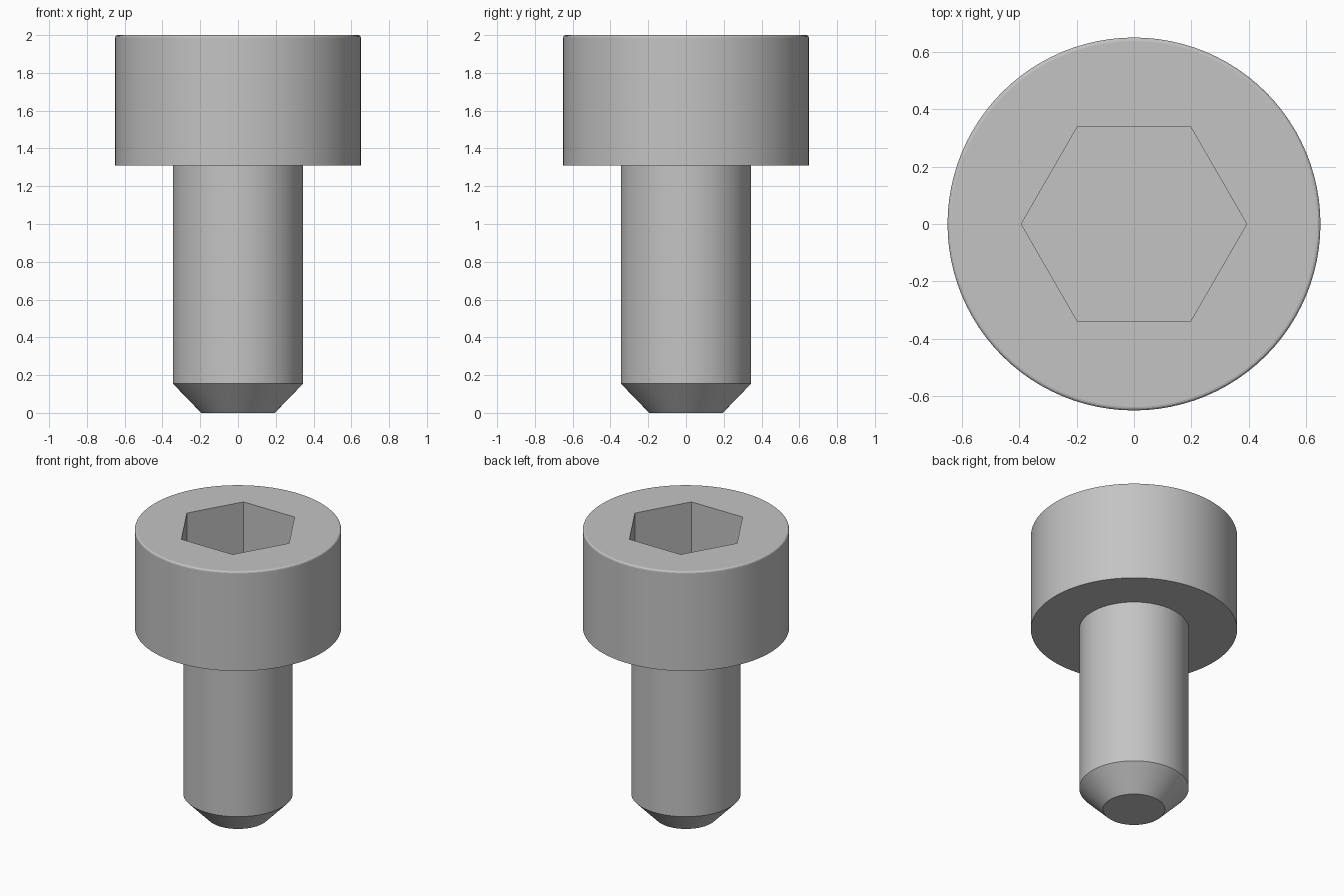
import bpy, bmesh, math
from mathutils import Vector

cube = bpy.data.objects.get("Cube")
if cube:
    bpy.data.objects.remove(cube, do_unlink=True)

# Plain grey steel
steel = bpy.data.materials.new("grey_steel")
steel.use_nodes = True
GREY = (0.55, 0.55, 0.55, 1)
steel.diffuse_color = GREY
steel.node_tree.nodes["Principled BSDF"].inputs["Base Color"].default_value = GREY

SEGMENTS = 96
HEAD_R, HEAD_BOTTOM, TOP = 0.65, 1.31, 2.0
SHANK_R, TIP_R, TIP_TOP = 0.345, 0.195, 0.155
HEX_R, HEX_DEPTH = 0.393, 0.4
ROUND = 0.012


def make_object(name, bm):
    bmesh.ops.recalc_face_normals(bm, faces=bm.faces)
    mesh = bpy.data.meshes.new(name)
    bm.to_mesh(mesh)
    bm.free()
    mesh.materials.append(steel)
    obj = bpy.data.objects.new(name, mesh)
    bpy.context.collection.objects.link(obj)
    return obj


def lathe(name, profile):
    """Turn (radius, height) points about z and cap both ends."""
    bm = bmesh.new()
    rings = []
    for r, z in profile:
        ring = []
        for i in range(SEGMENTS):
            a = math.tau * i / SEGMENTS
            ring.append(bm.verts.new(Vector((r * math.cos(a), r * math.sin(a), z))))
        rings.append(ring)
    for low, high in zip(rings, rings[1:]):
        for i in range(SEGMENTS):
            j = (i + 1) % SEGMENTS
            bm.faces.new((low[i], low[j], high[j], high[i]))
    bm.faces.new(rings[0])
    bm.faces.new(rings[-1])
    return make_object(name, bm)


# Bolt body: chamfered tip, shank and head with a slightly rounded top rim
rim = [(HEAD_R - ROUND + ROUND * math.cos(a), TOP - ROUND + ROUND * math.sin(a))
       for a in (math.radians(d) for d in (0, 30, 60, 90))]
bolt = lathe("socket_head_bolt", [
    (TIP_R, 0), (SHANK_R, TIP_TOP), (SHANK_R, HEAD_BOTTOM), (HEAD_R, HEAD_BOTTOM)] + rim)

# Hexagonal socket cutter, corners on the x axis
bm = bmesh.new()
bmesh.ops.create_cone(bm, cap_ends=True, segments=6, radius1=HEX_R,
                      radius2=HEX_R, depth=2 * HEX_DEPTH)
corner = max(bm.verts, key=lambda v: v.co.x).co
if abs(corner.y) > HEX_R / 4:
    for v in bm.verts:
        v.co.x, v.co.y = v.co.y, -v.co.x
bmesh.ops.translate(bm, verts=bm.verts, vec=(0, 0, TOP))
cutter = make_object("hex_socket_cutter", bm)
cutter.hide_render = True

# Cut the socket, then shade the round walls smooth
cut = bolt.modifiers.new("hex_socket", 'BOOLEAN')
cut.operation = 'DIFFERENCE'
cut.solver = 'EXACT'
cut.object = cutter
bpy.ops.object.select_all(action='DESELECT')
bpy.context.view_layer.objects.active = bolt
bolt.select_set(True)
bpy.ops.object.modifier_apply(modifier=cut.name)
bpy.data.objects.remove(cutter, do_unlink=True)
bpy.ops.object.shade_smooth_by_angle(angle=math.radians(12))
